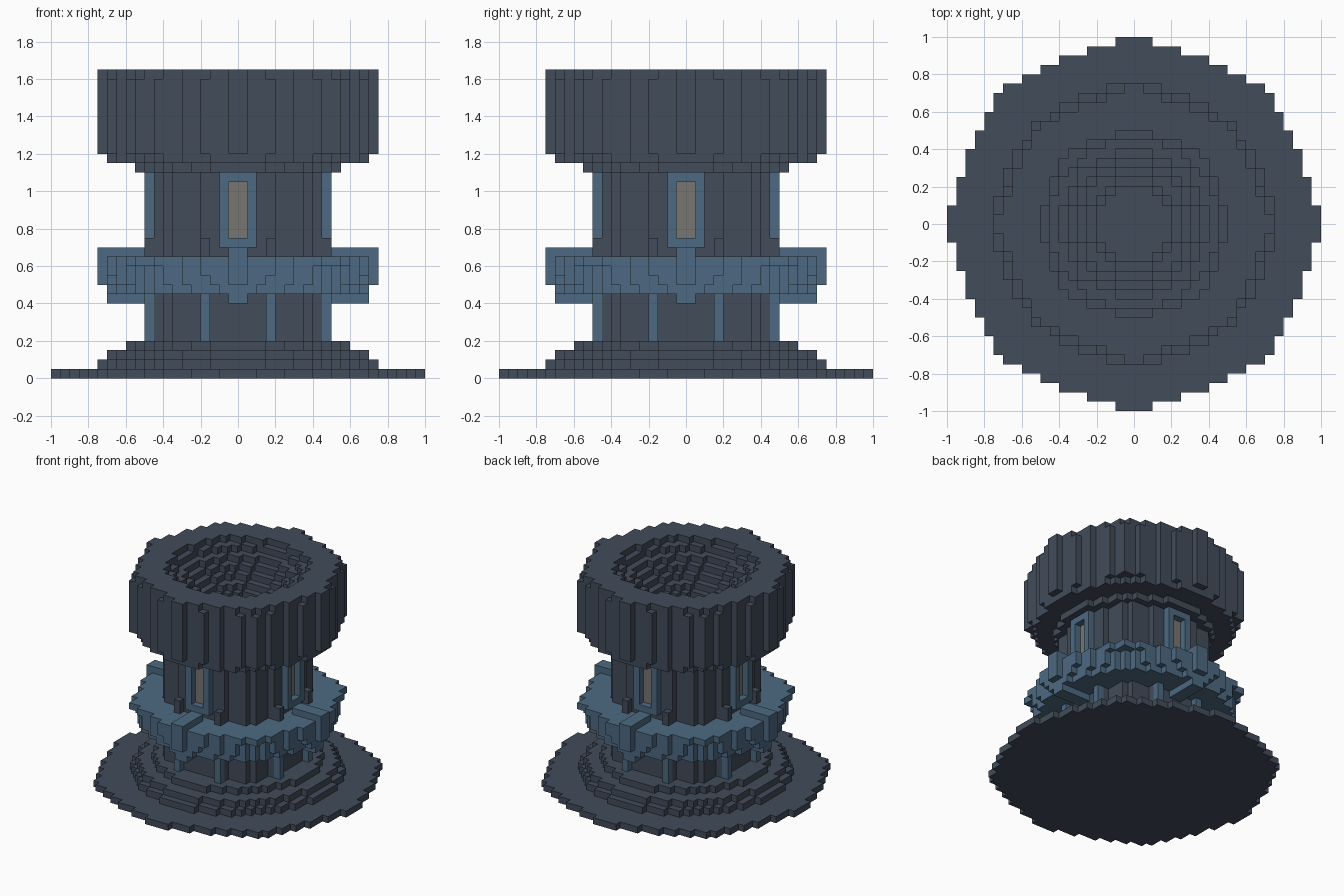
import bpy, bmesh
from mathutils import Vector

cube = bpy.data.objects.get("Cube")
if cube:
    bpy.data.objects.remove(cube, do_unlink=True)

U = 0.05  # block size


def material(name, rgb):
    m = bpy.data.materials.new(name)
    m.use_nodes = True
    m.diffuse_color = (*rgb, 1)
    m.node_tree.nodes["Principled BSDF"].inputs["Base Color"].default_value = (*rgb, 1)
    return m


slate = material("dark slate", (0.054, 0.072, 0.104))
blue = material("steel blue", (0.074, 0.144, 0.223))
pane = material("warm grey", (0.190, 0.182, 0.170))


# Plans: sets of blocks (a, b) in one quadrant, counted outward from the axis
def stepped(corners):
    """Stepped outline from its outer corners, mirrored about the diagonal."""
    return {(a, b) for p, q in corners for s, t in ((p, q), (q, p))
            for a in range(s) for b in range(t)}


def disc(radius):
    """Round disc of blocks."""
    return {(a, b) for a in range(20) for b in range(20)
            if (a + 0.5) ** 2 + (b + 0.5) ** 2 < radius ** 2}


def box(a0, a1, b0, b1):
    """Rectangle and its copy across the diagonal."""
    r = {(a, b) for a in range(a0, a1) for b in range(b0, b1)}
    return r | {(b, a) for a, b in r}


def layers(plan, z0, z1):
    return {(a, b, z) for a, b in plan for z in range(z0, z1)}


# Stepped base
base = layers(stepped([(2, 20), (5, 19), (8, 18), (10, 17), (12, 16), (14, 15)]), 0, 1)
for z, r in ((1, 15), (2, 14), (3, 12)):
    base |= layers(disc(r - 0.2), z, z + 1)

# Column shaft, nearly square with stepped faces
shaft_plan = stepped([(4, 9), (7, 8)])
column = layers(shaft_plan, 4, 22)

# Window panes set into the shaft, with projecting frames
panes = layers(box(0, 1, 8, 9), 15, 21)
column -= panes
frames = layers(box(0, 2, 9, 10), 14, 22) - layers(box(0, 1, 9, 10), 15, 21)

# Pilasters under the gallery and short posts above it
pilasters = layers(box(3, 4, 9, 10), 4, 9)
posts = layers(box(3, 4, 9, 10), 13, 15)

# Gallery ring, flaring up to its rim
rim_plan = stepped([(4, 14), (6, 13), (9, 12), (11, 11)])
gallery = layers(rim_plan - shaft_plan, 12, 13)
for z, r in ((9, 13.6), (10, 13.9), (11, 14.05)):
    gallery |= layers(disc(r) - shaft_plan, z, z + 1)

# Beams crossing the gallery on the four axes
beams = layers(box(0, 1, 9, 14), 8, 10) | layers(box(0, 1, 10, 15), 10, 14)
gallery -= beams | pilasters

# Drum with corbelled underside and a stepped bowl
drum = layers(disc(11 - 0.2), 22, 23) | layers(disc(14 - 0.2), 23, 24)
drum |= layers(stepped([(1, 15), (4, 14), (6, 13), (9, 12), (11, 11)]), 24, 32)
drum |= layers(stepped([(1, 15), (3, 14), (6, 13), (8, 12), (10, 11)]), 32, 33)
drum -= layers(stepped([(2, 10), (5, 9), (7, 8)]), 32, 33)
for i, r in enumerate(range(9, 3, -1), 1):
    drum -= layers(disc(r - 0.1), 32 - i, 33 - i)

PARTS = (("stepped_base", base, slate), ("column", column, slate),
         ("window_panes", panes, pane), ("window_frames", frames, blue),
         ("pilasters", pilasters, blue), ("gallery_posts", posts, slate),
         ("gallery", gallery, blue), ("gallery_beams", beams, blue),
         ("drum", drum, slate))


def mirrored(cells):
    """Copy quadrant blocks to all four quadrants."""
    return {(x, y, z) for a, b, z in cells for x in (a, -a - 1) for y in (b, -b - 1)}


solids = [(name, mirrored(cells), mat) for name, cells, mat in PARTS]
filled = set().union(*(cells for _, cells, _ in solids))

# Skin each part with its exposed block faces, then join coplanar faces
for name, cells, mat in solids:
    bm = bmesh.new()
    verts = {}
    for cell in cells:
        for axis in range(3):
            for side in (0, 1):
                near = list(cell)
                near[axis] += 2 * side - 1
                if tuple(near) in filled:
                    continue
                u, v = (axis + 1) % 3, (axis + 2) % 3
                quad = []
                for du, dv in ((0, 0), (1, 0), (1, 1), (0, 1)):
                    p = list(cell)
                    p[axis] += side
                    p[u] += du
                    p[v] += dv
                    key = tuple(p)
                    if key not in verts:
                        verts[key] = bm.verts.new(Vector(key) * U)
                    quad.append(verts[key])
                bm.faces.new(quad if side else quad[::-1])
    bmesh.ops.dissolve_limit(bm, angle_limit=0.01, verts=bm.verts, edges=bm.edges)
    mesh = bpy.data.meshes.new(name)
    bm.to_mesh(mesh)
    bm.free()
    mesh.materials.append(mat)
    bpy.context.collection.objects.link(bpy.data.objects.new(name, mesh))
